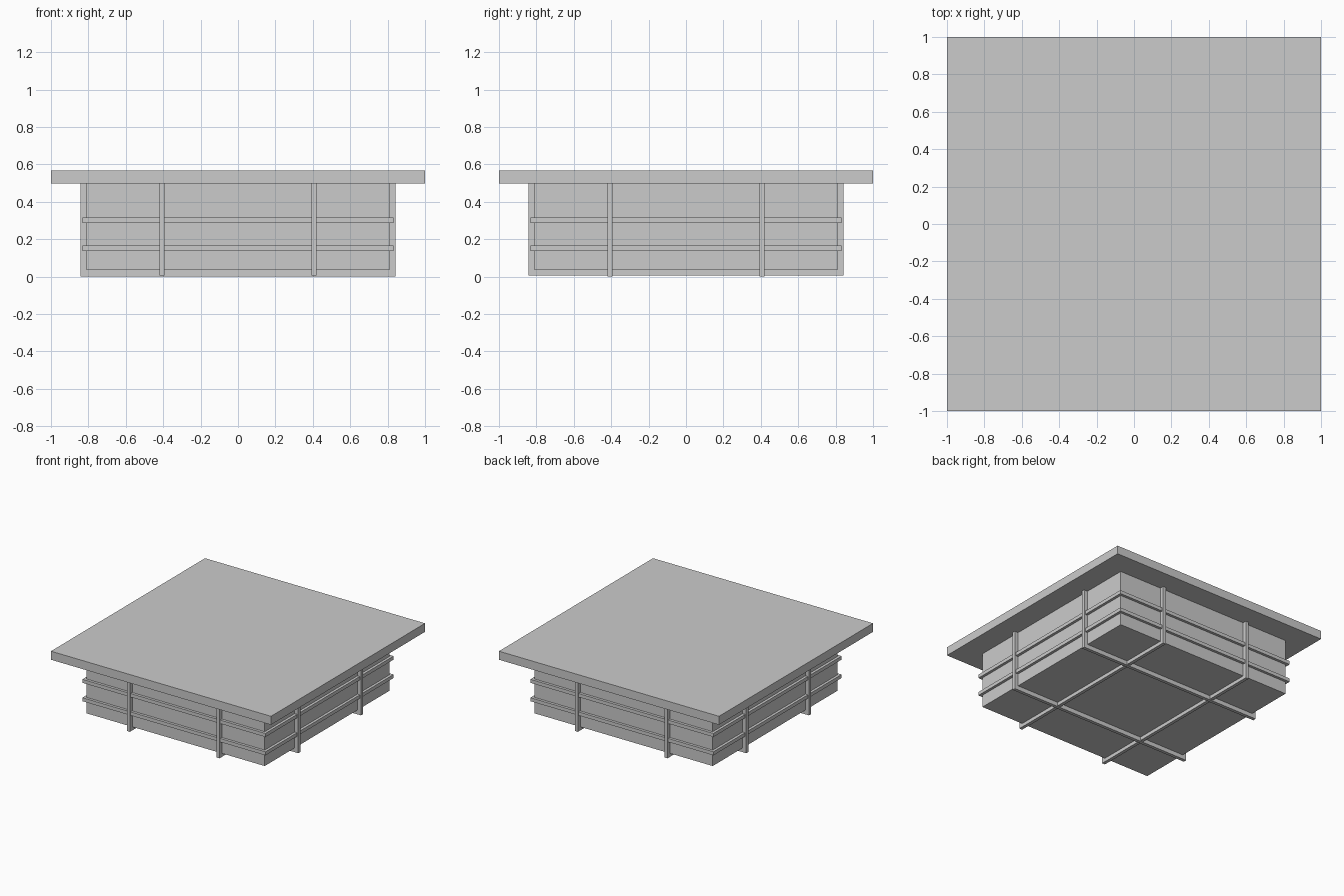
import bpy, bmesh
from mathutils import Vector

if "Cube" in bpy.data.objects:
    bpy.data.objects.remove(bpy.data.objects["Cube"])

BODY, RING, RIB = 0.81, 0.832, 0.842      # half widths
BODY_Z, PLATE_Z, TOP_Z = 0.035, 0.497, 0.567


def finish(name, bm):
    bmesh.ops.recalc_face_normals(bm, faces=bm.faces)
    mesh = bpy.data.meshes.new(name)
    bm.to_mesh(mesh)
    bm.free()
    obj = bpy.data.objects.new(name, mesh)
    bpy.context.collection.objects.link(obj)
    return obj


def box(name, half, z0, z1):
    bm = bmesh.new()
    bmesh.ops.create_cube(bm, size=1)
    for v in bm.verts:
        v.co = (v.co.x * 2 * half, v.co.y * 2 * half, z0 + (v.co.z + 0.5) * (z1 - z0))
    return finish(name, bm)


def band(name, outer, inner, depth, closed):
    """Flat strip between two matching outlines, thickened along depth."""
    bm = bmesh.new()
    o = [bm.verts.new(p) for p in outer]
    i = [bm.verts.new(p) for p in inner]
    n = len(o)
    for k in range(n if closed else n - 1):
        m = (k + 1) % n
        bm.faces.new((o[k], o[m], i[m], i[k]))
    ext = bmesh.ops.extrude_face_region(bm, geom=bm.faces[:], use_keep_orig=True)
    moved = [g for g in ext["geom"] if isinstance(g, bmesh.types.BMVert)]
    bmesh.ops.translate(bm, verts=moved, vec=Vector(depth))
    return finish(name, bm)


# Ceiling plate and shade body
box("ceiling_plate", 1.0, PLATE_Z, TOP_Z)
box("shade_body", BODY, BODY_Z, PLATE_Z)


# Horizontal rings around the shade
def square(r, z):
    return [(-r, -r, z), (r, -r, z), (r, r, z), (-r, r, z)]


for name, z in (("lower_ring", 0.137), ("upper_ring", 0.288)):
    band(name, square(RING, z), square(BODY, z), (0, 0, 0.029), True)


# U-shaped ribs running down one side, under the shade and up the other
def u_path(r, bottom):
    return [(-r, PLATE_Z), (-r, bottom), (r, bottom), (r, PLATE_Z)]


W = 0.027
for side, c in (("a", -0.407), ("b", 0.407)):
    s = c - W / 2
    band("cross_rib_" + side,
         [(u, s, z) for u, z in u_path(RIB, 0.0)],
         [(u, s, z) for u, z in u_path(BODY, BODY_Z)], (0, W, 0), False)
    band("long_rib_" + side,
         [(s, u, z) for u, z in u_path(RIB, 0.006)],
         [(s, u, z) for u, z in u_path(BODY, BODY_Z)], (W, 0, 0), False)
